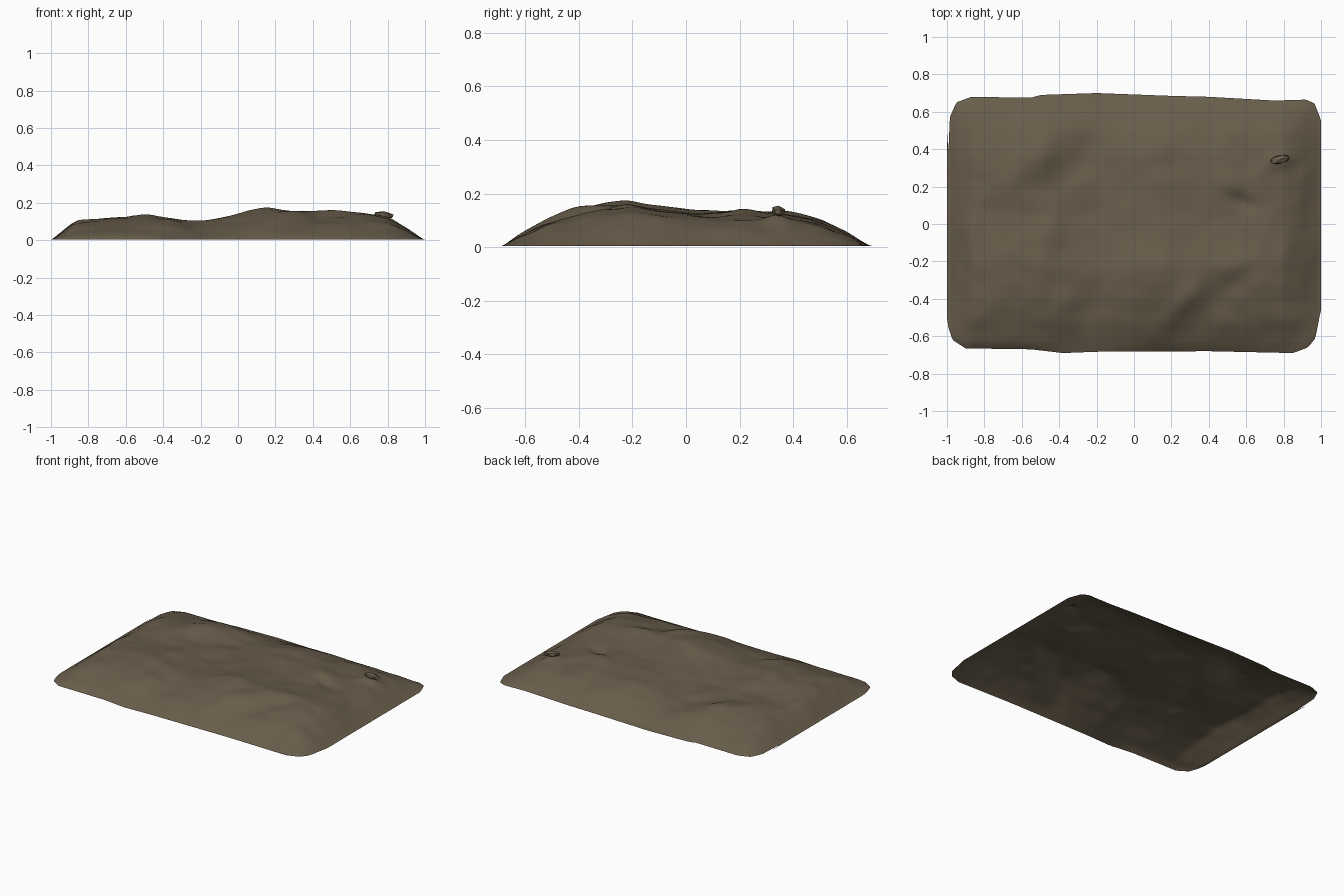
import bpy, bmesh, math
from mathutils import Vector, noise

if "Cube" in bpy.data.objects:
    bpy.data.objects.remove(bpy.data.objects["Cube"])

# Outline of the mound: back and front edge as (x, y)
BACK = [(-1, .2), (-.985, .57), (-.95, .65), (-.87, .68), (-.55, .675), (-.5, .69), (-.2, .7),
        (.2, .685), (.4, .68), (.75, .66), (.92, .665), (.965, .645), (.995, .57), (1, .55)]
FRONT = [(-1, -.53), (-.97, -.62), (-.9, -.665), (-.55, -.67), (-.38, -.69), (-.2, -.683),
         (.4, -.68), (.85, -.69), (.93, -.66), (.97, -.61), (.995, -.48), (1, -.46)]
# Skyline heights seen from the front (x, z) and from the side (y, z)
SKY_X = [(-1, .0), (-.95, .05), (-.86, .115), (-.6, .125), (-.48, .135), (-.35, .112), (-.2, .1),
         (0, .138), (.15, .165), (.3, .152), (.65, .142), (.8, .13), (.9, .08), (1, 0)]
SKY_Y = [(-.7, 0), (-.62, .06), (-.52, .11), (-.4, .145), (-.22, .168), (-.05, .148), (.05, .138),
         (.25, .138), (.38, .136), (.5, .112), (.6, .07), (.7, 0)]
# Mounds and hollows: x, y, radius x, radius y, turn in degrees, height
BUMPS = [(-.52, .36, .24, .09, 42, .026), (-.33, .3, .26, .09, 42, -.014), (-.48, .52, .16, .1, 0, .012),
         (.15, -.22, .1, .08, 30, .008), (.26, -.42, .22, .06, 50, .022),
         (.43, -.44, .2, .07, 50, -.02), (.55, -.22, .14, .06, 20, .014),
         (-.36, -.43, .06, .11, 0, .014), (-.24, -.43, .07, .11, 0, -.012),
         (.5, .21, .11, .06, -25, .02), (.58, .12, .09, .03, -25, -.022),
         (.78, .34, .07, .04, 10, .024), (.62, .38, .06, .08, 30, -.014),
         (.84, -.12, .05, .08, 0, .014), (-.9, 0, .07, .25, 0, .015),
         (-.45, -.02, .06, .15, -10, .01)]


def lerp(table, t):
    for (a, p), (b, q) in zip(table, table[1:]):
        if t <= b:
            return p + (q - p) * max(0, (t - a) / (b - a))
    return table[-1][1]


def height(x, y, d):
    # product of both skylines, sagging towards the rim
    edge = min(1, d / .12)
    ramp = min(1, d / .4)
    z = lerp(SKY_X, x) * lerp(SKY_Y, y) / .165 * (.74 + .26 * ramp * (2 - ramp))
    for bx, by, rx, ry, turn, h in BUMPS:
        c, s = math.cos(math.radians(turn)), math.sin(math.radians(turn))
        u, v = (x - bx) * c + (y - by) * s, (y - by) * c - (x - bx) * s
        z += h * math.exp(-(u / rx) ** 2 - (v / ry) ** 2) * edge
    z += .01 * edge * noise.noise(Vector((x * 5, y * 5, 3)))
    z += .006 * edge * noise.noise(Vector((x * 11, y * 11, 7)))
    return max(.004, z)


# Open earth mound: a grid fitted to the outline and raised
NX, NY = 110, 80
bm = bmesh.new()
rows = []
for i in range(NX + 1):
    x = math.sin((i / NX - .5) * math.pi * .8) / math.sin(math.pi * .4)
    lo, hi = lerp(FRONT, x), lerp(BACK, x)
    if i == 0:
        lo, hi = -.5, .5
    col = []
    for j in range(NY + 1):
        y = lo + (hi - lo) * j / NY
        d = max(0, min(1 - abs(x), y - lo, hi - y))
        z = min(height(x, y, d), .004 + d)
        if i in (0, NX) or j in (0, NY):
            z = .004
        col.append(bm.verts.new((x, y, z)))
    rows.append(col)
for a, b in zip(rows, rows[1:]):
    for j in range(NY):
        bm.faces.new((a[j], b[j], b[j + 1], a[j + 1]))
# Melt the creases left by the profile tables
inner = [v for v in bm.verts if not v.is_boundary]
for _ in range(3):
    bmesh.ops.smooth_vert(bm, verts=inner, factor=.5, use_axis_z=True)
me = bpy.data.meshes.new("earth_mound")
bm.to_mesh(me)
bm.free()
for p in me.polygons:
    p.use_smooth = True
mound = bpy.data.objects.new("earth_mound", me)
bpy.context.collection.objects.link(mound)

# Small stony lip that juts from the right side
bm = bmesh.new()
bmesh.ops.create_icosphere(bm, subdivisions=1, radius=1)
for v in bm.verts:
    v.co = Vector((v.co.x * .06, v.co.y * .025, v.co.z * .02 - v.co.x * .008))
rock_mesh = bpy.data.meshes.new("stony_lip")
bm.to_mesh(rock_mesh)
bm.free()
rock = bpy.data.objects.new("stony_lip", rock_mesh)
rock.location = (.78, .345, .135)
rock.rotation_euler.z = math.radians(12)
bpy.context.collection.objects.link(rock)

soil = bpy.data.materials.new("brown soil")
soil.diffuse_color = (.14, .11, .07, 1)
soil.use_nodes = True
soil.node_tree.nodes["Principled BSDF"].inputs["Base Color"].default_value = soil.diffuse_color
for ob in (mound, rock):
    ob.data.materials.append(soil)
